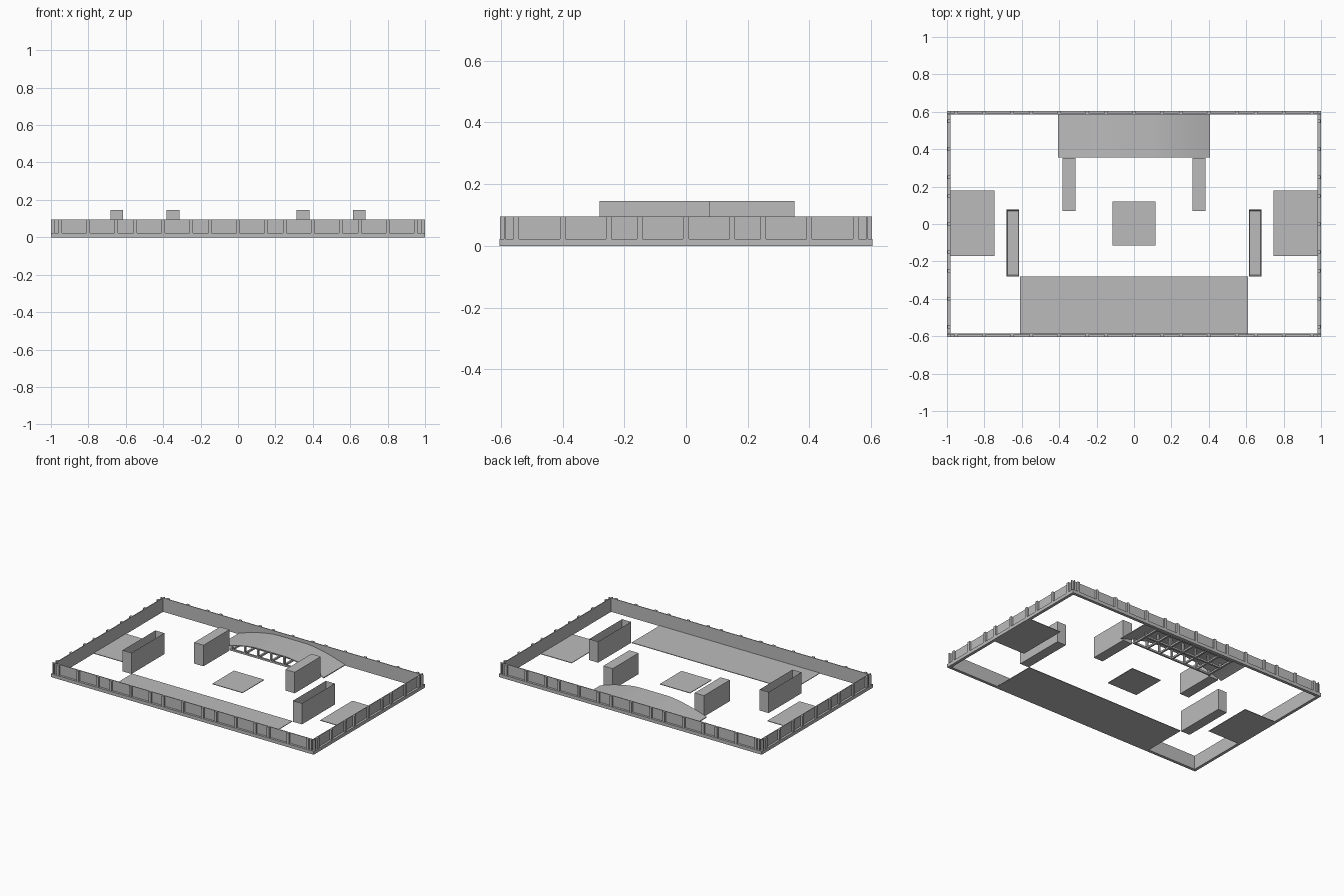
import bpy
import bmesh
from mathutils import Vector

old = bpy.data.objects.get("Cube")
if old:
    bpy.data.objects.remove(old, do_unlink=True)

grey = bpy.data.materials.new("plain grey")
grey.use_nodes = True
grey.diffuse_color = (0.5, 0.5, 0.5, 1)
grey.node_tree.nodes["Principled BSDF"].inputs["Base Color"].default_value = (0.5, 0.5, 0.5, 1)

HALF_X, HALF_Y, WALL_H, BLOCK_H = 1.0, 0.605, 0.095, 0.145
WALL_T, SKIN, RAIL_H, POST_W = 0.02, 0.005, 0.023, 0.018
SECTION = 0.4
MAT_T = 0.004


def add_box(bm, x, y, z):
    """Add a box given its (min, max) span on each axis."""
    spans = (x, y, z)
    mid = Vector([(a + b) / 2 for a, b in spans])
    size = [abs(b - a) for a, b in spans]
    verts = bmesh.ops.create_cube(bm, size=1)["verts"]
    for v in verts:
        v.co = Vector([c * s for c, s in zip(v.co, size)]) + mid
    return verts


def finish(name, bm):
    bmesh.ops.recalc_face_normals(bm, faces=bm.faces)
    mesh = bpy.data.meshes.new(name)
    bm.to_mesh(mesh)
    bm.free()
    mesh.materials.append(grey)
    obj = bpy.data.objects.new(name, mesh)
    bpy.context.scene.collection.objects.link(obj)
    return obj


def box_object(name, x, y, z):
    bm = bmesh.new()
    add_box(bm, x, y, z)
    return finish(name, bm)


# Perimeter walls: inner skin, bottom rail and three outer posts per section
def wall(name, along_x, side, half_len, outer, sections):
    bm = bmesh.new()

    def piece(run, near, far, z):
        across = (side * near, side * far)
        add_box(bm, *((run, across) if along_x else (across, run)), z)

    inner = outer - WALL_T
    full = (-half_len, half_len)
    piece(full, inner, inner + SKIN, (0, WALL_H))
    piece(full, inner + SKIN, outer, (0, RAIL_H))
    for i in range(sections):
        centre = (i - (sections - 1) / 2) * SECTION
        for offset in (-0.15, 0, 0.15):
            c = centre + offset
            piece((c - POST_W / 2, c + POST_W / 2), inner + SKIN, outer - 0.002, (RAIL_H, WALL_H))
    # end posts at the corners
    if along_x:
        for s in (-1, 1):
            piece((s * (half_len - WALL_T), s * (half_len - WALL_T + SKIN)),
                  inner + SKIN, outer - 0.002, (RAIL_H, WALL_H))
    return finish(name, bm)


for side, front, flank in ((-1, "front", "right"), (1, "back", "left")):
    wall(front + "_wall", True, side, HALF_X, HALF_Y, 5)
    wall(flank + "_wall", False, side, HALF_Y - WALL_T, HALF_X, 3)

# Flat floor mats
box_object("front_mat", (-0.61, 0.61), (-0.585, -0.28), (0, MAT_T))
box_object("centre_mat", (-0.115, 0.115), (-0.115, 0.12), (0, MAT_T))

for side, label in ((-1, "right"), (1, "left")):
    box_object(label + "_mat", (side * 0.745, side * 0.98), (-0.17, 0.18), (0, MAT_T))

    # Solid barriers beside the bridge
    box_object(label + "_barrier", (side * 0.312, side * 0.383), (0.07, 0.352), (0, BLOCK_H))

    # Open-topped troughs
    bm = bmesh.new()
    add_box(bm, (side * 0.615, side * 0.683), (-0.28, 0.077), (0, BLOCK_H))
    bmesh.ops.recalc_face_normals(bm, faces=bm.faces)
    top = [f for f in bm.faces if f.normal.z > 0.9]
    bmesh.ops.inset_region(bm, faces=top, thickness=0.009)
    for v in top[0].verts:
        v.co.z = 0.012
    finish(label + "_trough", bm)


# Low arched bridge deck at the back
BRIDGE_HALF, BRIDGE_Y, BRIDGE_H, DECK_T = 0.405, (0.355, 0.585), 0.072, 0.006


def deck_height(x):
    """Top of the deck: ramps that ease into a flat crown."""
    t = min(1, (BRIDGE_HALF - abs(x)) / 0.3)
    return DECK_T + (BRIDGE_H - DECK_T) * (1 - (1 - t) ** 1.6)


bm = bmesh.new()
STEPS = 28
xs = [BRIDGE_HALF * (2 * i / STEPS - 1) for i in range(STEPS + 1)]
outline = [(x, deck_height(x)) for x in xs] + [(x, deck_height(x) - DECK_T) for x in reversed(xs)]
face = bm.faces.new([bm.verts.new((x, BRIDGE_Y[0], z)) for x, z in outline])
new = bmesh.ops.extrude_face_region(bm, geom=[face])["geom"]
for v in new:
    if isinstance(v, bmesh.types.BMVert):
        v.co.y = BRIDGE_Y[1]
deck = finish("bridge_deck", bm)
bpy.context.view_layer.objects.active = deck
deck.select_set(True)
bpy.ops.object.shade_smooth_by_angle(angle=0.6)
deck.select_set(False)

# Lattice under the bridge: long bars, cross bars and uprights
bm = bmesh.new()
BAR = 0.012
rows = [BRIDGE_Y[0] + 0.002, sum(BRIDGE_Y) / 2 - BAR / 2, BRIDGE_Y[1] - BAR - 0.002]
for y in rows:
    add_box(bm, (-0.31, 0.31), (y, y + BAR), (0, BAR))
for i in range(-3, 4):
    x = i * 0.1
    span = (x - BAR / 2, x + BAR / 2)
    add_box(bm, span, (rows[0], rows[-1] + BAR), (0, BAR))
    for y in rows:
        add_box(bm, span, (y, y + BAR), (BAR, deck_height(x) - DECK_T / 2))
finish("bridge_lattice", bm)
